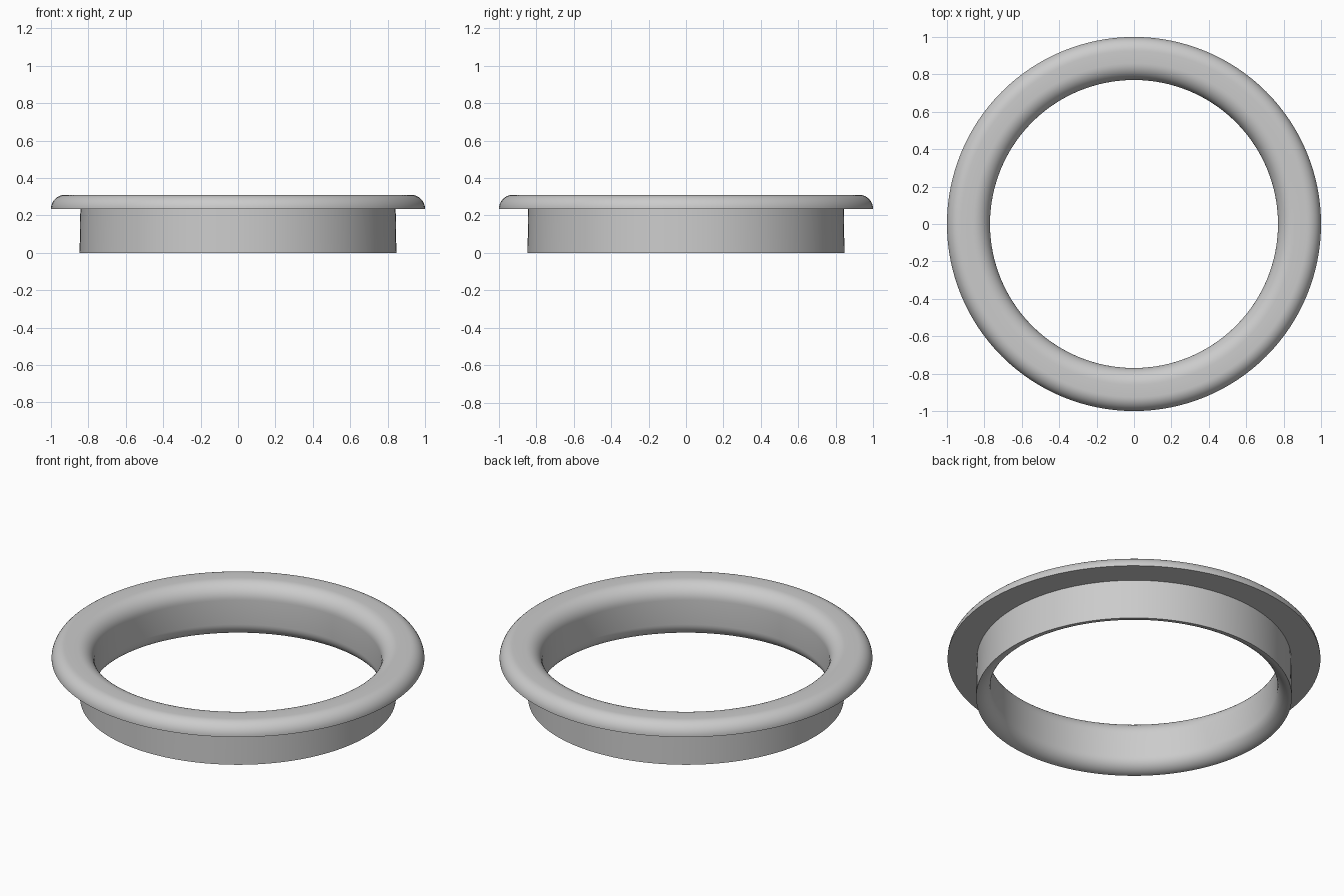
import bpy, bmesh
from math import sin, cos, pi, radians
from mathutils import Vector

cube = bpy.data.objects.get("Cube")
if cube:
    bpy.data.objects.remove(cube, do_unlink=True)

# Main dimensions
FLANGE_R, HOLE_R = 1.0, 0.77
SLEEVE_R, SLEEVE_TOP_R = 0.847, 0.843
FLANGE_Z, TOP_Z = 0.235, 0.31
SEGMENTS = 128


def arc(cx, cz, rx, rz, start, end, steps=10):
    """Points on an elliptical arc, angles in degrees."""
    angles = [radians(start + (end - start) * i / steps) for i in range(steps + 1)]
    return [(cx + rx * cos(a), cz + rz * sin(a)) for a in angles]


def revolve(name, profile, material):
    """Turn a closed (radius, height) profile around the z axis."""
    bm = bmesh.new()
    verts = [bm.verts.new((r, 0, z)) for r, z in profile]
    edges = [bm.edges.new((v, verts[i - 1])) for i, v in enumerate(verts)]
    bmesh.ops.spin(bm, geom=verts + edges, cent=Vector(), axis=Vector((0, 0, 1)),
                   angle=2 * pi, steps=SEGMENTS, use_merge=True)
    bmesh.ops.remove_doubles(bm, verts=bm.verts[:], dist=0.0001)
    bmesh.ops.recalc_face_normals(bm, faces=bm.faces[:])
    mesh = bpy.data.meshes.new(name)
    bm.to_mesh(mesh)
    bm.free()
    mesh.materials.append(material)
    obj = bpy.data.objects.new(name, mesh)
    bpy.context.collection.objects.link(obj)
    bpy.ops.object.select_all(action='DESELECT')
    obj.select_set(True)
    bpy.context.view_layer.objects.active = obj
    bpy.ops.object.shade_smooth_by_angle(angle=radians(35))
    return obj


grey = bpy.data.materials.new("light_grey")
grey.use_nodes = True
grey.diffuse_color = (0.6, 0.6, 0.6, 1)
grey.node_tree.nodes["Principled BSDF"].inputs["Base Color"].default_value = (0.6, 0.6, 0.6, 1)

# Flanged ring: straight sleeve, rounded flange rim, rounded hole mouth, flared foot
lip, mouth = TOP_Z - FLANGE_Z, 0.09
foot = SLEEVE_R - HOLE_R
profile = [(SLEEVE_TOP_R, FLANGE_Z)]
profile += arc(FLANGE_R - lip, FLANGE_Z, lip, lip, 0, 90)
profile += arc(HOLE_R + mouth, TOP_Z - mouth, mouth, mouth, 90, 180)
profile += arc(SLEEVE_R, foot, foot, foot, 180, 270)
revolve("flanged_ring", profile, grey)
